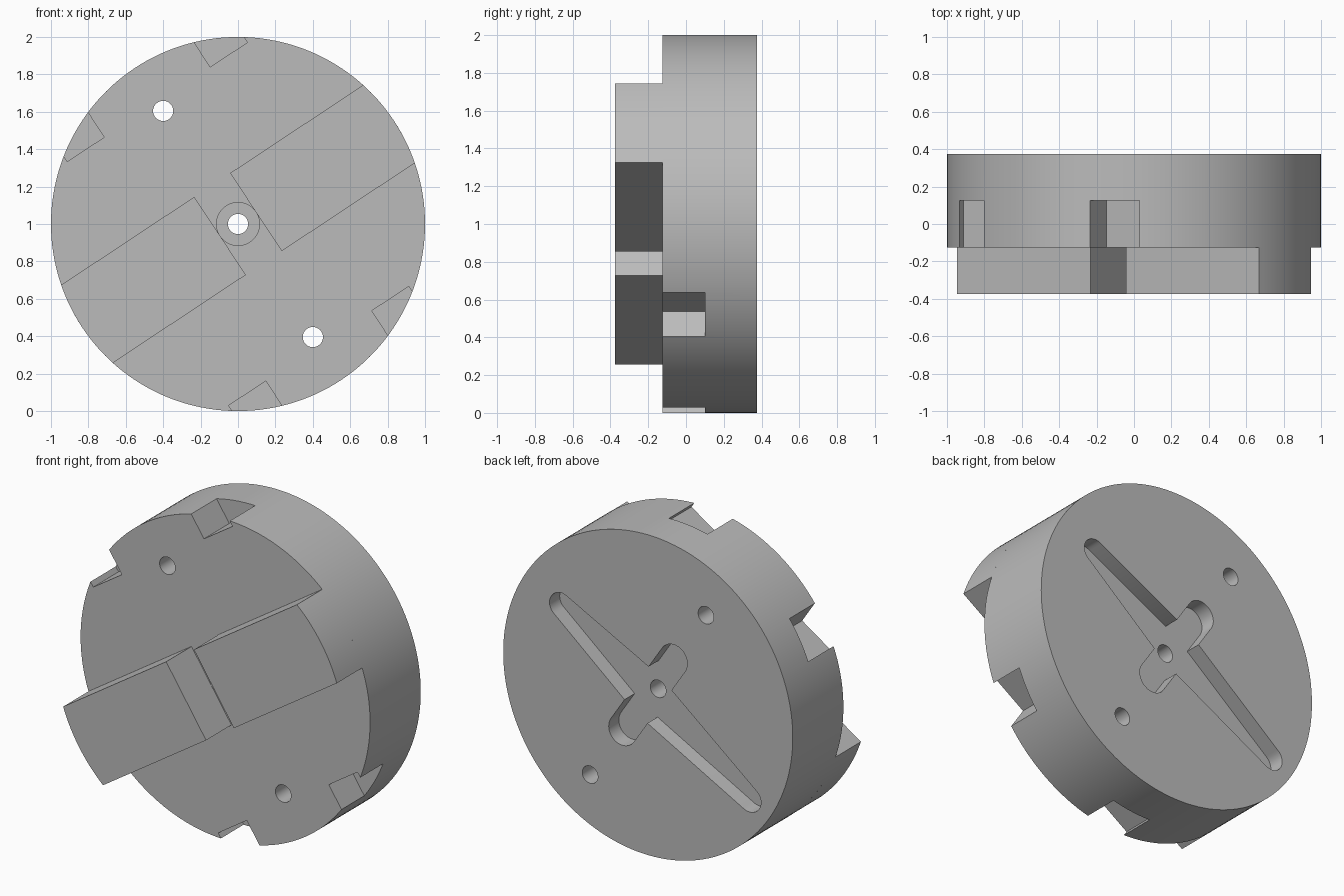
import bpy, bmesh
from math import sin, cos, pi, radians, asin

cube = bpy.data.objects.get("Cube")
if cube:
    bpy.data.objects.remove(cube, do_unlink=True)

TILT = radians(33.5)          # the tongues lie along this slanted axis
FRONT, BACK = -0.125, 0.375   # faces of the disc

steel = bpy.data.materials.new("plain grey steel")
steel.use_nodes = True
steel.diffuse_color = (0.5, 0.5, 0.5, 1)
steel.node_tree.nodes["Principled BSDF"].inputs["Base Color"].default_value = (0.5, 0.5, 0.5, 1)


def arc(u, v, r, start, end, n):
    return [(u + r * cos(start + (end - start) * i / n),
             v + r * sin(start + (end - start) * i / n)) for i in range(n + 1)]


def circle(u, v, r, n=48):
    return arc(u, v, r, 0, 2 * pi, n)[:-1]


def prism(name, outline, y0, y1):
    """Extrude an outline, given along and across the slanted axis, from y0 to y1."""
    bm = bmesh.new()
    rings = [[bm.verts.new((u * cos(TILT) - v * sin(TILT), y,
                            1 + u * sin(TILT) + v * cos(TILT))) for u, v in outline]
             for y in (y0, y1)]
    for ring in rings:
        bm.faces.new(ring)
    for i in range(len(outline)):
        bm.faces.new((rings[0][i - 1], rings[0][i], rings[1][i], rings[1][i - 1]))
    bmesh.ops.recalc_face_normals(bm, faces=bm.faces)
    mesh = bpy.data.meshes.new(name)
    bm.to_mesh(mesh)
    bm.free()
    mesh.materials.append(steel)
    ob = bpy.data.objects.new(name, mesh)
    bpy.context.collection.objects.link(ob)
    return ob


def activate(ob):
    bpy.ops.object.select_all(action="DESELECT")
    ob.select_set(True)
    bpy.context.view_layer.objects.active = ob


def cut(body, outline, y0, y1):
    cutter = prism("cutter", outline, y0, y1)
    cutter.hide_render = True
    mod = body.modifiers.new("cut", "BOOLEAN")
    mod.operation, mod.solver, mod.object = "DIFFERENCE", "EXACT", cutter
    activate(body)
    bpy.ops.object.modifier_apply(modifier=mod.name)
    bpy.data.objects.remove(cutter, do_unlink=True)


# Disc
disc = prism("disc", circle(0, 0, 1, 160), FRONT, BACK)

# Centre bore with front counterbore, and two pin holes
for v in (-0.725, 0, 0.725):
    cut(disc, circle(0, v, 0.054), -0.5, 0.5)
cut(disc, circle(0, 0, 0.115), -0.5, FRONT + 0.15)

# Four rim notches open to the front
for su in (-1, 1):
    for sv in (-1, 1):
        box = [(su * 0.34, sv * 0.782), (su * 0.577, sv * 0.782),
               (su * 0.577, sv * 1.2), (su * 0.34, sv * 1.2)]
        cut(disc, box, -0.5, 0.125 if sv > 0 else 0.1)

# Cross-shaped pocket in the back: a tapered long slot and a short round-ended slot
POCKET = BACK - 0.1
waist = 0.095
long_slot = (arc(0.72, 0, 0.08, -pi / 2, pi / 2, 16) + [(waist, 0.15), (-waist, 0.15)]
             + arc(-0.84, 0, 0.08, pi / 2, 1.5 * pi, 16) + [(-waist, -0.15), (waist, -0.15)])
short_slot = arc(0, 0.32, waist, 0, pi, 16) + arc(0, -0.32, waist, pi, 2 * pi, 16)
cut(disc, long_slot, POCKET, 0.5)
cut(disc, short_slot, POCKET, 0.5)

# Two front tongues, rounded outside to follow the rim
half = asin(0.25)
parts = [disc]
for name, side in (("left_tongue", 1), ("right_tongue", -1)):
    shape = [(0.115, -0.25)] + arc(0, 0, 1, -half, half, 16) + [(0.115, 0.25)]
    parts.append(prism(name, [(side * u, v) for u, v in shape], -0.375, FRONT))

for ob in parts:
    activate(ob)
    bpy.ops.object.shade_smooth_by_angle(angle=radians(30))
